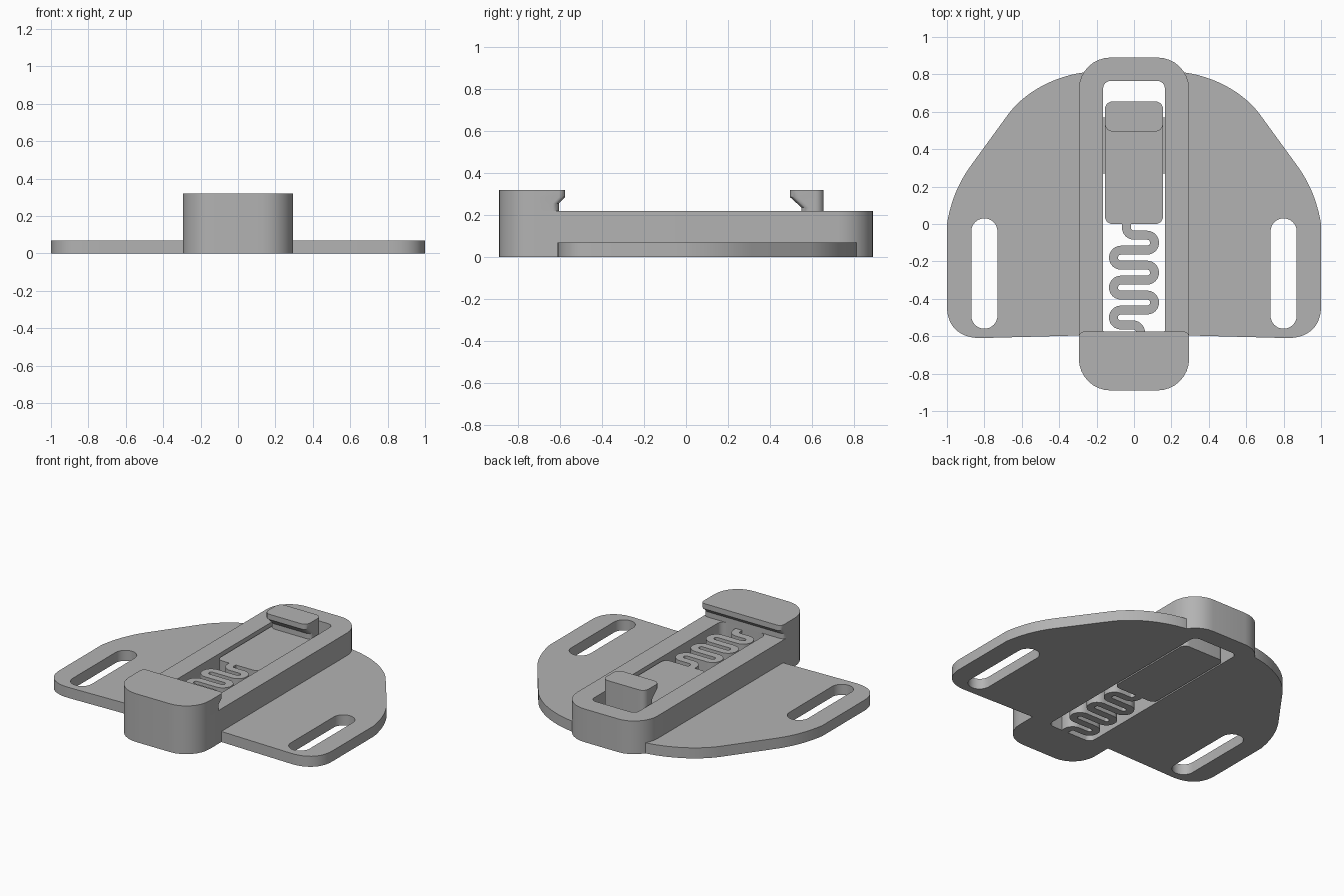
import bpy, bmesh, math
from mathutils import Vector
from mathutils.geometry import tessellate_polygon, interpolate_bezier

if "Cube" in bpy.data.objects:
    bpy.data.objects.remove(bpy.data.objects["Cube"])

grey = bpy.data.materials.new("plain grey")
grey.use_nodes = True
grey.diffuse_color = (0.45, 0.45, 0.45, 1)
grey.node_tree.nodes["Principled BSDF"].inputs["Base Color"].default_value = (0.45, 0.45, 0.45, 1)


def arc(cx, cy, r, start, end, steps=8):
    angles = [math.radians(start + (end - start) * i / steps) for i in range(steps + 1)]
    return [(cx + r * math.cos(a), cy + r * math.sin(a)) for a in angles]


def rounded(x0, x1, y0, y1, r_front, r_back):
    """Rectangle outline with separate front and back corner radii."""
    f, b = r_front, r_back
    return (arc(x0 + f, y0 + f, f, 180, 270) + arc(x1 - f, y0 + f, f, 270, 360)
            + arc(x1 - b, y1 - b, b, 0, 90) + arc(x0 + b, y1 - b, b, 90, 180))


def bezier(a, b, c, d, steps=14):
    pts = interpolate_bezier(*[Vector(p) for p in (a, b, c, d)], steps)
    return [(p.x, p.y) for p in pts]


def prism(name, loops, layers, moves=lambda y: False):
    """Stack outlines (first outer, rest holes); each layer is (z, y shift)."""
    bm = bmesh.new()
    rings = []
    for z, shift in layers:
        rings.append([[bm.verts.new((x, y + (shift if moves(y) else 0), z)) for x, y in loop]
                      for loop in loops])
    for low, high in zip(rings, rings[1:]):
        for a, b in zip(low, high):
            for i in range(len(a)):
                bm.faces.new((a[i - 1], a[i], b[i], b[i - 1]))
    caps = tessellate_polygon([[Vector((x, y, 0)) for x, y in loop] for loop in loops])
    for ring in (rings[0], rings[-1]):
        flat = [v for loop in ring for v in loop]
        for tri in caps:
            bm.faces.new([flat[i] for i in tri])
    bmesh.ops.recalc_face_normals(bm, faces=bm.faces)
    mesh = bpy.data.meshes.new(name)
    bm.to_mesh(mesh)
    bm.free()
    mesh.materials.append(grey)
    obj = bpy.data.objects.new(name, mesh)
    bpy.context.collection.objects.link(obj)
    bpy.ops.object.select_all(action='DESELECT')
    obj.select_set(True)
    bpy.context.view_layer.objects.active = obj
    bpy.ops.object.shade_smooth_by_angle(angle=math.radians(30))
    return obj


# Side wings, each with a strap slot
wing = ([(0.26, -0.595)]
        + bezier((0.82, -0.61), (0.93, -0.61), (1, -0.55), (1, -0.44))
        + bezier((1, 0), (0.98, 0.12), (0.94, 0.22), (0.87, 0.315))
        + bezier((0.67, 0.59), (0.58, 0.71), (0.42, 0.79), (0.27, 0.81))
        + [(0.26, 0.81)])
slot = arc(0.8, -0.04, 0.07, 0, 180, 16) + arc(0.8, -0.49, 0.07, 180, 360, 16)
for side, label in ((1, "left"), (-1, "right")):
    loops = [[(side * x, y) for x, y in loop] for loop in (wing, slot)]
    prism(label + "_wing", loops, [(0, 0), (0.07, 0)])

# Long central frame with an open channel
body = rounded(-0.295, 0.295, -0.89, 0.89, 0.17, 0.17)
channel = rounded(-0.165, 0.165, -0.605, 0.765, 0.04, 0.04)
prism("frame", [body, channel], [(0, 0), (0.22, 0)])

# Raised front stop with an undercut lip
stop = rounded(-0.295, 0.295, -0.89, -0.575, 0.17, 0.03)
prism("front_stop", [stop], [(0.22, -0.03), (0.255, -0.03), (0.285, 0), (0.32, 0)],
      lambda y: y > -0.65)

# Sliding latch plate and its hooked tab
prism("latch_plate", [rounded(-0.155, 0.155, 0, 0.655, 0.04, 0.04)], [(0, 0), (0.2, 0)])
tab = rounded(-0.155, 0.155, 0.495, 0.655, 0.04, 0.04)
prism("latch_tab", [tab], [(0.2, 0.055), (0.235, 0.055), (0.285, 0), (0.32, 0)],
      lambda y: y < 0.56)

# Guide rails filling the gap beside the plate
for side, label in ((1, "left"), (-1, "right")):
    x0, x1 = sorted((side * 0.15, side * 0.168))
    rail = [(x0, 0.27), (x1, 0.27), (x1, 0.57), (x0, 0.57)]
    prism(label + "_guide_rail", [rail], [(0.07, 0), (0.14, 0)])

# Zigzag spring: a ribbon offset around a serpentine centre line
pitch, half = 0.08, 0.024
path = [(-0.04, 0.01)] + arc(0, -0.02, 0.04, 180, 270)
for i in range(6):
    y = -0.10 - pitch * i
    if i % 2 == 0:
        path += arc(0.07, y, pitch / 2, 90, -90, 12)
    else:
        path += arc(-0.07, y, pitch / 2, 90, 270, 12)
path += arc(-0.005, -0.58, 0.04, 90, 0) + [(0.035, -0.62)]
left, right = [], []
for i, (x, y) in enumerate(path):
    before, after = path[max(i - 1, 0)], path[min(i + 1, len(path) - 1)]
    along = Vector((after[0] - before[0], after[1] - before[1])).normalized()
    left.append((x - along.y * half, y + along.x * half))
    right.append((x + along.y * half, y - along.x * half))
prism("spring", [left + right[::-1]], [(0, 0), (0.2, 0)])
